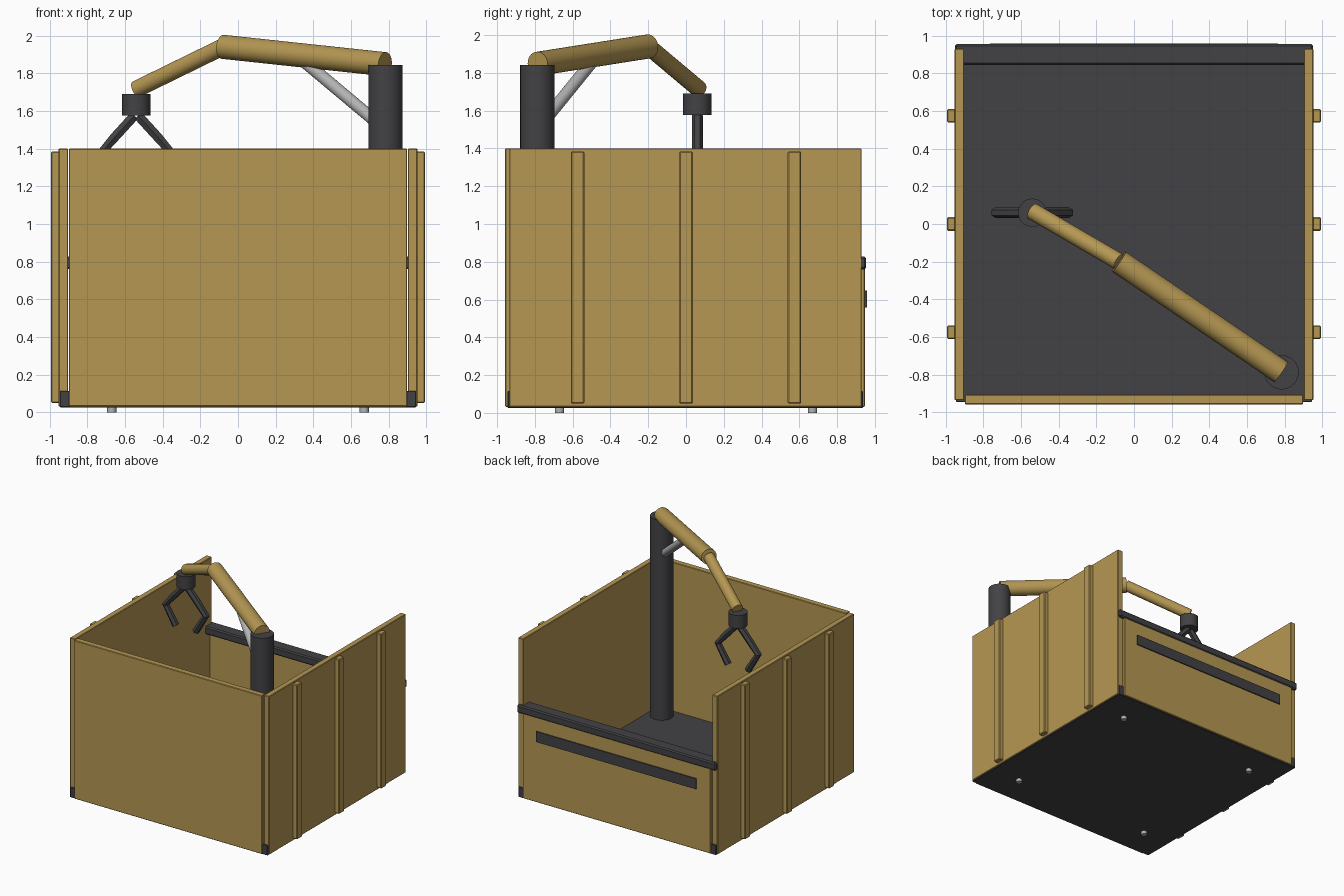
import bpy
from mathutils import Vector

if "Cube" in bpy.data.objects:
    bpy.data.objects.remove(bpy.data.objects["Cube"])


def material(name, rgb):
    m = bpy.data.materials.new(name)
    m.diffuse_color = (*rgb, 1)
    m.use_nodes = True
    m.node_tree.nodes["Principled BSDF"].inputs["Base Color"].default_value = m.diffuse_color
    return m


GOLD = material("ochre_paint", (0.46, 0.31, 0.085))
DARK = material("dark_metal", (0.055, 0.055, 0.06))
STEEL = material("light_steel", (0.45, 0.45, 0.45))


def box(name, lo, hi, mat, bevel=0.004):
    lo, hi = Vector(lo), Vector(hi)
    bpy.ops.mesh.primitive_cube_add(size=1, location=(lo + hi) / 2)
    ob = bpy.context.object
    ob.name = name
    ob.scale = hi - lo
    bpy.ops.object.transform_apply(location=False, rotation=False, scale=True)
    ob.data.materials.append(mat)
    if bevel:
        mod = ob.modifiers.new("edge", 'BEVEL')
        mod.width = bevel
        mod.segments = 1
    return ob


def rod(name, a, b, radius, mat, sides=32):
    a, b = Vector(a), Vector(b)
    d = b - a
    bpy.ops.mesh.primitive_cylinder_add(vertices=sides, radius=radius,
                                        depth=d.length, location=(a + b) / 2)
    ob = bpy.context.object
    ob.name = name
    ob.rotation_euler = d.to_track_quat('Z', 'Y').to_euler()
    ob.data.materials.append(mat)
    bpy.ops.object.shade_smooth_by_angle()
    return ob


def bar(name, points, radius, mat):
    """Faceted bent bar swept along a short path."""
    cu = bpy.data.curves.new(name, 'CURVE')
    cu.dimensions = '3D'
    cu.bevel_depth = radius
    cu.bevel_resolution = 1
    cu.use_fill_caps = True
    sp = cu.splines.new('POLY')
    sp.points.add(len(points) - 1)
    for p, co in zip(sp.points, points):
        p.co = (*co, 1)
    sp.use_smooth = False
    ob = bpy.data.objects.new(name, cu)
    bpy.context.collection.objects.link(ob)
    cu.materials.append(mat)
    return ob


# Floor and feet
box("floor_plate", (-0.945, -0.945, 0.027), (0.945, 0.938, 0.115), DARK)
for sx in (-1, 1):
    for sy in (-1, 1):
        rod("foot", (0.67 * sx, 0.67 * sy, 0), (0.67 * sx, 0.67 * sy, 0.04), 0.024, STEEL, 16)

# Tall front wall and side walls with upright ribs
box("front_wall", (-0.897, -0.957, 0.032), (0.897, -0.905, 1.4), GOLD)
for s, side in ((-1, "left"), (1, "right")):
    x = sorted((0.902 * s, 0.952 * s))
    box(side + "_wall", (x[0], -0.935, 0.032), (x[1], 0.93, 1.4), GOLD)
    x = sorted((0.94 * s, 0.992 * s))
    for y in (-0.574, 0, 0.574):
        box(side + "_rib", (x[0], y - 0.036, 0.05), (x[1], y + 0.036, 1.385), GOLD, 0.006)

# Low tailgate with top rail and stripe
box("tailgate", (-0.897, 0.895, 0.032), (0.897, 0.947, 0.8), GOLD)
box("tailgate_rail", (-0.951, 0.845, 0.76), (0.951, 0.954, 0.828), DARK, 0.01)
box("tailgate_stripe", (-0.765, 0.94, 0.557), (0.765, 0.957, 0.647), DARK, 0)

# Crane post, two arm sections and brace
shoulder = (0.78, -0.785, 1.848)
elbow = (-0.08, -0.2, 1.94)
wrist = (-0.54, 0.068, 1.715)
rod("crane_post", (0.783, -0.787, 0.1), (0.783, -0.787, 1.843), 0.091, DARK)
rod("upper_arm", shoulder, elbow, 0.064, GOLD)
rod("forearm", elbow, wrist, 0.045, GOLD)
rod("arm_brace", (0.76, -0.772, 1.52), (0.33, -0.48, 1.88), 0.033, STEEL)

# Grapple hub with two bent claws
hx, hy = -0.54, 0.06
rod("grapple_hub", (hx, hy, 1.577), (hx, hy, 1.69), 0.075, DARK)
for s in (-1, 1):
    path = ((0.01, 1.575), (0.115, 1.46), (0.192, 1.37), (0.095, 1.21))
    bar("grapple_claw", [(hx + s * dx, hy, z) for dx, z in path], 0.029, DARK)
